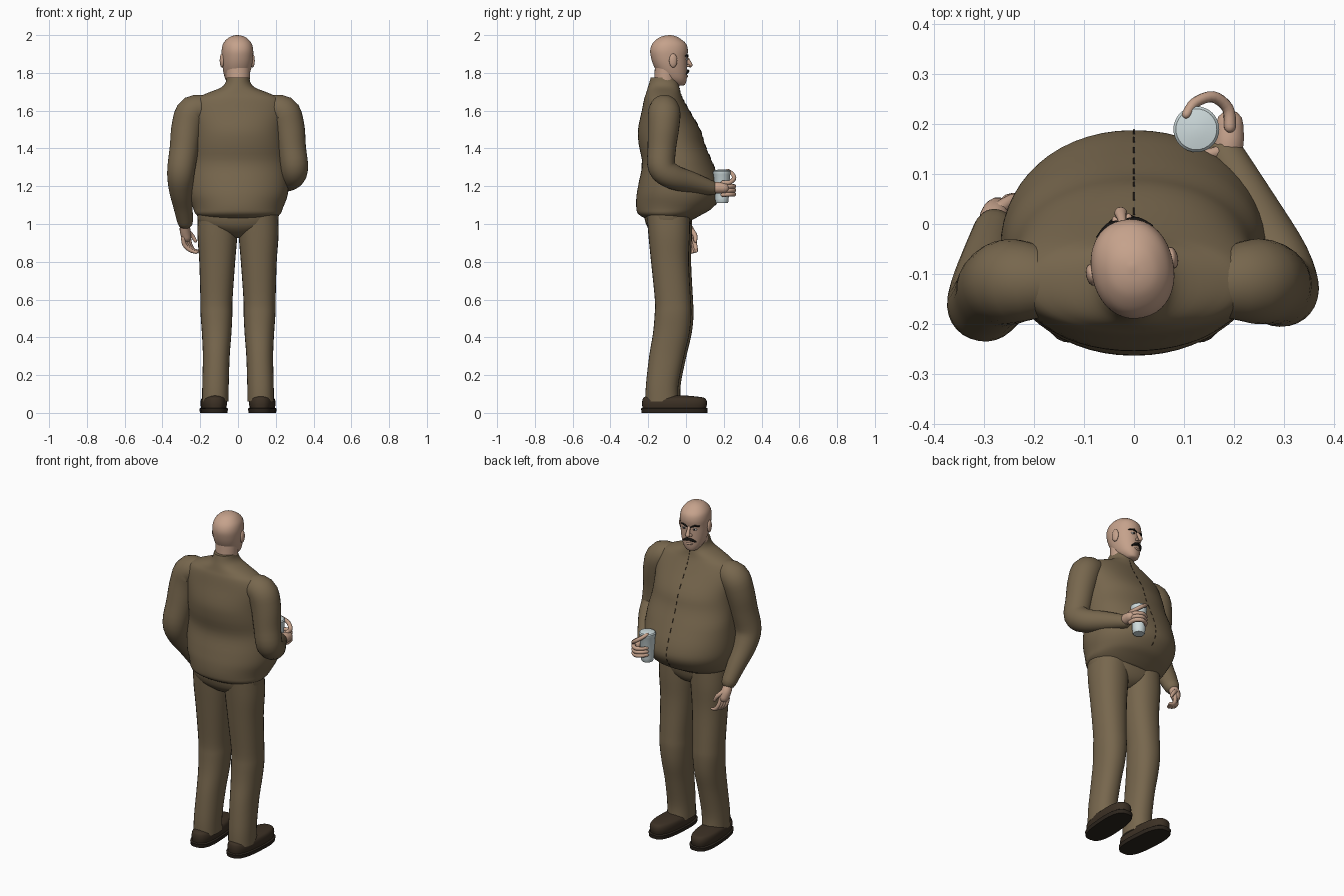
import bpy, math
from mathutils import Vector, Matrix


def material(name, rgb):
    m = bpy.data.materials.new(name)
    m.diffuse_color = (*rgb, 1)
    return m


SUIT = material("suit_brown", (0.185, 0.135, 0.075))
SKIN = material("skin", (0.56, 0.36, 0.26))
SHOE = material("shoe_brown", (0.045, 0.03, 0.018))
SOLE = material("sole_dark", (0.025, 0.018, 0.012))
CUP = material("cup_pale_blue", (0.62, 0.71, 0.72))
BLACK = material("hair_black", (0.008, 0.007, 0.006))
WHITE = material("eye_white", (0.75, 0.72, 0.68))


def smooth_rows(rows, k=4):
    """Catmull-Rom interpolation of rows of numbers."""
    out, n = [], len(rows)
    for i in range(n - 1):
        a, b, c, d = (rows[max(0, min(n - 1, j))] for j in (i - 1, i, i + 1, i + 2))
        for s in range(k):
            t = s / k
            out.append([0.5 * (2 * q + (r - p) * t + (2 * p - 5 * q + 4 * r - w) * t * t
                               + (3 * q - p - 3 * r + w) * t ** 3)
                        for p, q, r, w in zip(a, b, c, d)])
    out.append(list(rows[-1]))
    return out


def make(name, rings, mat, angle=45):
    """Skin a list of equal rings and cap both ends."""
    n = len(rings[0])
    verts = [v for ring in rings for v in ring]
    faces = [(i * n + j, i * n + (j + 1) % n, (i + 1) * n + (j + 1) % n, (i + 1) * n + j)
             for i in range(len(rings) - 1) for j in range(n)]
    last = (len(rings) - 1) * n
    faces += [tuple(reversed(range(n))), tuple(range(last, last + n))]
    me = bpy.data.meshes.new(name)
    me.from_pydata(verts, [], faces)
    me.materials.append(mat)
    me.shade_smooth()
    me.set_sharp_from_angle(angle=math.radians(angle))
    ob = bpy.data.objects.new(name, me)
    bpy.context.collection.objects.link(ob)
    return ob


def loft(name, rows, mat, n=40, p=2.0, k=4, yc=None, angle=45):
    """Rows are (z, centre x, half width, back y, front y)."""
    rings = []
    for z, cx, hw, yb, yf in (smooth_rows(rows, k) if k > 1 else rows):
        mid = (yb + yf) / 2 if yc is None else min(yc, (yb + yf) / 2)
        ring = []
        for j in range(n):
            a = 2 * math.pi * j / n
            c, s = math.cos(a), math.sin(a)
            c = math.copysign(abs(c) ** (2 / p), c)
            s = math.copysign(abs(s) ** (2 / p), s)
            ring.append((cx + hw * c, mid + s * ((yf - mid) if s > 0 else (mid - yb)), z))
        rings.append(ring)
    return make(name, rings, mat, angle)


def tube(name, pts, mat, n=12, k=4, rounded=True):
    """Round tube through points (x, y, z, radius)."""
    rows = [(Vector(r[:3]), r[3]) for r in smooth_rows(pts, k)]
    if rounded:
        (a, ra), (b, rb) = rows[0], rows[-1]
        da, db = (a - rows[1][0]).normalized(), (b - rows[-2][0]).normalized()
        ends = ((0.5, 0.87), (0.87, 0.5), (0.99, 0.12))
        rows = ([(a + da * ra * e, ra * f) for e, f in reversed(ends)] + rows
                + [(b + db * rb * e, rb * f) for e, f in ends])
    rings, side = [], None
    for i, (c, r) in enumerate(rows):
        t = (rows[min(i + 1, len(rows) - 1)][0] - rows[max(i - 1, 0)][0]).normalized()
        if side is None:
            side = t.orthogonal()
        side = (side - t * side.dot(t)).normalized()
        up = t.cross(side)
        rings.append([c + r * (side * math.cos(2 * math.pi * j / n)
                               + up * math.sin(2 * math.pi * j / n)) for j in range(n)])
    return make(name, rings, mat)


def ball(name, c, r, mat, n=16):
    rows = []
    for i in range(11):
        a = math.pi * (0.02 + 0.96 * i / 10)
        s = math.sin(a)
        rows.append((c[2] - r[2] * math.cos(a), c[0], r[0] * s, c[1] - r[1] * s, c[1] + r[1] * s))
    return loft(name, rows, mat, n, k=1)


# Jacket with a heavy belly and collar
torso = [(1.02, 0, .175, -.195, .03), (1.05, 0, .222, -.25, .085), (1.085, 0, .238, -.263, .14),
         (1.15, 0, .262, -.262, .185), (1.22, 0, .268, -.25, .18), (1.32, 0, .262, -.232, .142),
         (1.42, 0, .25, -.25, .1), (1.5, 0, .245, -.254, .075), (1.6, 0, .25, -.234, .018),
         (1.66, 0, .225, -.222, -.015), (1.69, 0, .17, -.212, -.028), (1.72, 0, .095, -.203, -.035),
         (1.745, 0, .068, -.195, -.04), (1.775, 0, .06, -.187, -.045)]
loft("jacket", torso, SUIT, 56, 2.1, yc=-.05)

# Dashed seam down the jacket front
seam = smooth_rows(torso)
for i in range(9, len(seam) - 4, 2):
    a, b = seam[i], seam[i + 1]
    tube("jacket_seam", [(0, a[4], a[0], .0025), (0, b[4], b[0], .0025)], SHOE, 6, 1, False)

# Trousers: hips and two legs
loft("hips", [(.925, 0, .03, -.12, -.04), (.95, 0, .1, -.17, 0), (1.0, 0, .205, -.212, .025),
              (1.1, 0, .215, -.23, .04)], SUIT, p=2.3)
leg = [(.06, .12, .07, -.215, -.04), (.15, .119, .07, -.212, -.04), (.3, .115, .071, -.195, -.01),
       (.42, .113, .078, -.175, .018), (.52, .114, .084, -.166, .028), (.6, .114, .085, -.165, .025),
       (.8, .11, .095, -.185, .015), (.95, .109, .106, -.2, .02), (1.08, .105, .105, -.21, .02)]
for s, name in ((1, "right"), (-1, "left")):
    dy = 0 if s > 0 else .012
    loft(name + "_trouser_leg", [(z, s * x, w, a + dy, b + dy) for z, x, w, a, b in leg], SUIT, 28, 2.2)

    # Shoes, turned slightly outward
    turn = (Matrix.Translation((s * .125, -.1, 0)) @ Matrix.Rotation(-s * .07, 4, 'Z')
            @ Matrix.Translation((-s * .125, .1, 0)))
    x = s * .126
    sole = loft(name + "_sole", [(0, x, .07, -.235, .113), (.022, x, .073, -.238, .116),
                                 (.026, x, .068, -.233, .111)], SOLE, 32, 2.8, 1)
    upper = loft(name + "_shoe", [(.024, x, .064, -.23, .107), (.05, x, .068, -.233, .112),
                                  (.072, x, .064, -.23, .106), (.083, x, .052, -.222, .085),
                                  (.092, x, .03, -.2, .0)], SHOE, 32, 2.6)
    for ob in (sole, upper):
        ob.data.transform(turn)

# Sleeves
tube("right_sleeve", [(.14, -.12, 1.615, .06), (.235, -.115, 1.598, .084), (.268, -.118, 1.52, .083),
                      (.285, -.128, 1.4, .075), (.298, -.128, 1.3, .073), (.285, -.07, 1.25, .066),
                      (.235, .03, 1.22, .055), (.185, .135, 1.19, .039)], SUIT, 28)
tube("left_sleeve", [(-.14, -.12, 1.615, .06), (-.235, -.115, 1.598, .084), (-.268, -.123, 1.52, .083),
                     (-.285, -.145, 1.4, .077), (-.302, -.162, 1.28, .073), (-.303, -.125, 1.19, .064),
                     (-.292, -.065, 1.1, .052), (-.28, -.012, 1.015, .042)], SUIT, 28)

# Right hand gripping the cup
tube("right_palm", [(.185, .13, 1.19, .028), (.19, .165, 1.192, .031), (.192, .2, 1.19, .028)], SKIN)
for i in range(4):
    z = 1.155 + i * .021
    tip = z + (.05 if i == 3 else .004)
    tube("right_finger", [(.192, .195, z, .012), (.188, .232, z + .002, .012),
                          (.158, .255, (z + tip) / 2, .0115), (.122, .243, tip, .0105),
                          (.105, .22, tip + (.015 if i == 3 else 0), .009)], SKIN, 10)
tube("right_thumb", [(.18, .15, 1.2, .014), (.16, .142, 1.215, .012), (.125, .137, 1.225, .01)], SKIN, 10)

# Left hand hanging half open
tube("left_palm", [(-.28, -.005, 1.0, .026), (-.28, .015, .965, .029), (-.274, .028, .93, .026)], SKIN)
for i in range(4):
    f = i / 3
    tube("left_finger", [(-.29 + .03 * f, .015 + .025 * f, .925, .012),
                         (-.283 + .03 * f, .022 + .026 * f, .89, .0115),
                         (-.255 + .02 * f, .027 + .026 * f, .862, .0105),
                         (-.222 + .01 * f, .028 + .026 * f, .85 + .006 * f, .008)], SKIN, 10)
tube("left_thumb", [(-.272, .03, .965, .015), (-.245, .048, .94, .012), (-.225, .05, .91, .009)], SKIN, 10)

# Cup
loft("cup", [(z, .125, r, .19 - r, .19 + r) for z, r in
             ((1.11, .03), (1.116, .034), (1.135, .036), (1.262, .044), (1.266, .046),
              (1.278, .046), (1.284, .041), (1.288, .02), (1.289, .003))], CUP, 32, k=1, angle=35)

# Neck and head
loft("neck", [(1.69, 0, .056, -.175, -.055), (1.76, 0, .062, -.168, -.05),
              (1.83, 0, .064, -.165, -.05)], SKIN, 28)
head = [loft("head", [(1.733, 0, .018, -.05, -.015), (1.74, 0, .035, -.075, -.003),
                      (1.765, 0, .056, -.12, .004), (1.8, 0, .069, -.15, .006),
                      (1.84, 0, .077, -.172, .006), (1.88, 0, .081, -.185, .006),
                      (1.92, 0, .082, -.19, .01), (1.955, 0, .074, -.178, .0),
                      (1.982, 0, .052, -.15, -.032), (1.995, 0, .028, -.122, -.058),
                      (2.0, 0, .004, -.09, -.082)], SKIN, 40, 2.15)]
head += [tube("nose", [(0, .004, 1.883, .008), (0, .016, 1.862, .01), (0, .024, 1.842, .013)], SKIN),
         tube("lower_lip", [(-.018, .001, 1.783, .004), (0, .007, 1.782, .006),
                            (.018, .001, 1.783, .004)], SKIN)]
for s in (-1, 1):
    head += [ball("ear", (s * .083, -.085, 1.865), (.011, .022, .037), SKIN),
             ball("nostril", (s * .012, .011, 1.838), (.009, .01, .008), SKIN),
             ball("eye", (s * .031, -.002, 1.872), (.013, .008, .006), WHITE),
             ball("pupil", (s * .03, .004, 1.872), (.005, .004, .005), BLACK),
             tube("eyebrow", [(s * .012, .008, 1.885, .004), (s * .032, .004, 1.894, .005),
                              (s * .055, -.013, 1.89, .003)], BLACK, 8),
             tube("moustache", [(0, .01, 1.812, .007), (s * .018, .008, 1.808, .008),
                                (s * .037, -.004, 1.795, .004)], BLACK, 10)]

# Turn the head a little to its left side
look = (Matrix.Translation((-.004, -.085, 0)) @ Matrix.Rotation(math.radians(12), 4, 'Z')
        @ Matrix.Translation((0, .085, 0)))
for ob in head:
    ob.data.transform(look)
